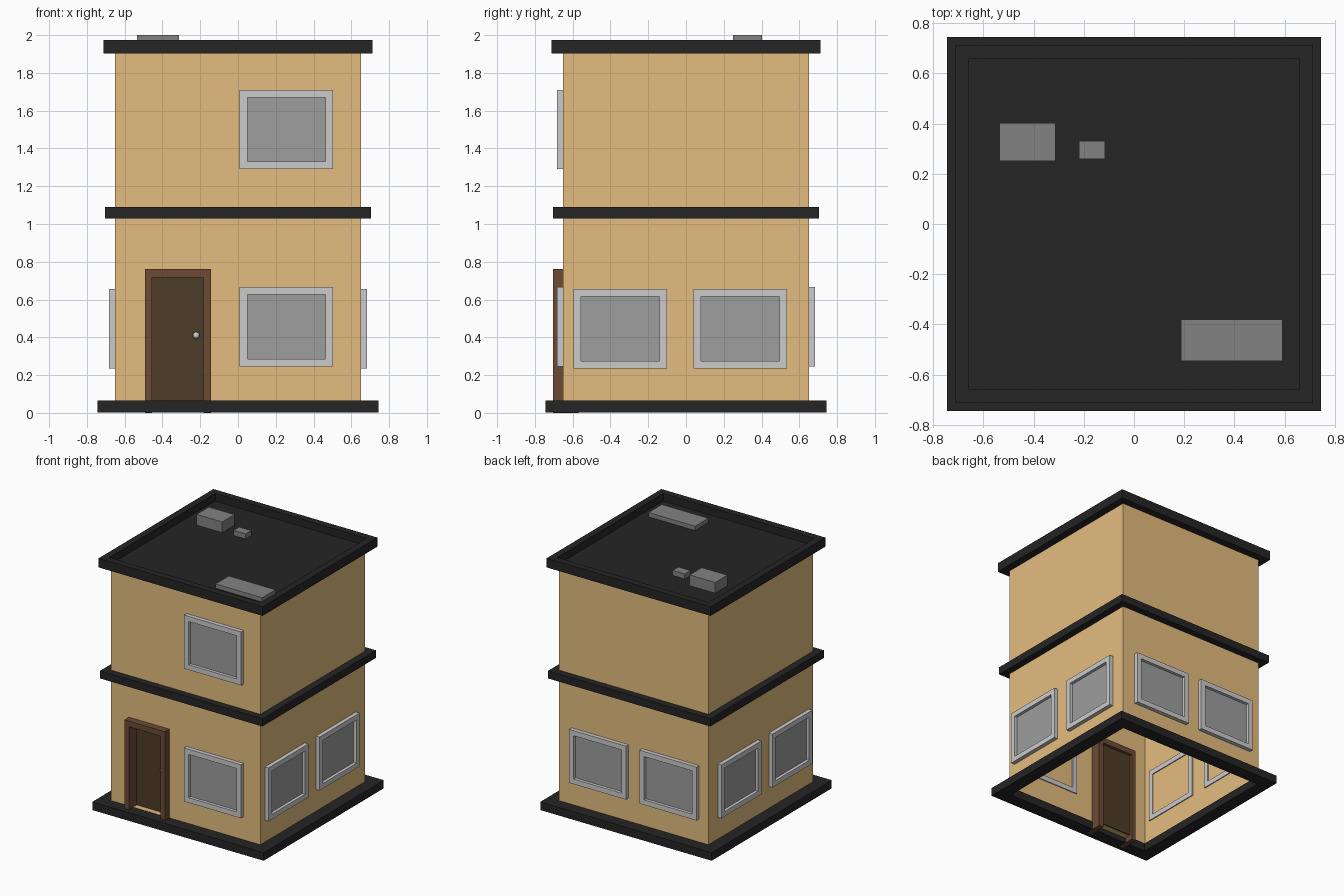
import bpy, bmesh
from math import radians
from mathutils import Matrix

if "Cube" in bpy.data.objects:
    bpy.data.objects.remove(bpy.data.objects["Cube"])


def material(name, rgb):
    m = bpy.data.materials.new(name)
    m.diffuse_color = (*rgb, 1)
    m.use_nodes = True
    m.node_tree.nodes["Principled BSDF"].inputs["Base Color"].default_value = m.diffuse_color
    return m


TAN = material("tan_wall", (0.77, 0.507, 0.212))
BLACK = material("black_trim", (0.018, 0.018, 0.018))
BROWN = material("brown_frame", (0.15, 0.069, 0.036))
DARK = material("dark_door", (0.076, 0.045, 0.019))
FRAME = material("window_grey", (0.577, 0.577, 0.577))
GLASS = material("glass_grey", (0.34, 0.34, 0.34))
VENT = material("vent_grey", (0.223, 0.223, 0.223))


def finish(name, bm, mat, matrix=Matrix()):
    bmesh.ops.recalc_face_normals(bm, faces=bm.faces)
    me = bpy.data.meshes.new(name)
    bm.to_mesh(me)
    bm.free()
    me.materials.append(mat)
    ob = bpy.data.objects.new(name, me)
    ob.matrix_world = matrix
    bpy.context.collection.objects.link(ob)
    return ob


def box(name, lo, hi, mat, matrix=Matrix()):
    bm = bmesh.new()
    bmesh.ops.create_cube(bm, size=1)
    for v in bm.verts:
        v.co = [lo[i] if v.co[i] < 0 else hi[i] for i in range(3)]
    return finish(name, bm, mat, matrix)


def ring(name, outer, inner, d0, d1, mat, matrix=Matrix()):
    """Rectangular ring in local xy, from depth d0 to d1 along local z."""
    bm = bmesh.new()
    loops = []
    for (x0, y0, x1, y1), d in ((outer, d0), (outer, d1), (inner, d1), (inner, d0)):
        loops.append([bm.verts.new((x, y, d)) for x, y in
                      ((x0, y0), (x1, y0), (x1, y1), (x0, y1))])
    for a, b in zip(loops, loops[1:] + loops[:1]):
        for i in range(4):
            j = (i + 1) % 4
            bm.faces.new((a[i], a[j], b[j], b[i]))
    return finish(name, bm, mat, matrix)


def square(h):
    return (-h, -h, h, h)


# Thin wall shell, open underneath, with a notched front and a door recess
W, TOP = 0.65, 1.907
bm = bmesh.new()
front = [bm.verts.new((x, -W, z)) for x, z in (
    (-W, 0.01), (-W, TOP), (W, TOP), (W, 0.01), (-0.165, 0.01),
    (-0.165, 0.74), (-0.475, 0.74), (-0.475, 0.01))]
bm.faces.new(front)
back = [bm.verts.new((x, W, z)) for x, z in
        ((-W, 0.01), (-W, TOP), (W, TOP), (W, 0.01))]
bm.faces.new(back)
for i in range(3):
    bm.faces.new((front[i], front[i + 1], back[i + 1], back[i]))
finish("walls", bm, TAN)
box("door_sill", (-0.475, -W, 0.04), (-0.165, -0.6, 0.066), TAN)

# Plinth, storey band and parapet
ring("plinth", square(0.745), square(0.642), 0.001, 0.065, BLACK)
ring("storey_band", square(0.705), square(W), 1.03, 1.09, BLACK)
ring("parapet", square(0.712), square(0.658), 1.903, 1.975, BLACK)
box("roof_deck", (-0.665, -0.665, 1.905), (0.665, 0.665, 1.916), BLACK)

# Rooftop units
box("roof_unit_large", (-0.535, 0.25, 1.91), (-0.312, 0.402, 2.0), VENT)
box("roof_unit_small", (-0.22, 0.258, 1.91), (-0.115, 0.33, 1.955), VENT)
box("roof_unit_flat", (0.187, -0.545, 1.91), (0.592, -0.38, 1.95), VENT)

# Door frame: U-shaped profile extruded through the wall
bm = bmesh.new()
face = bm.faces.new([bm.verts.new((x, -0.705, z)) for x, z in (
    (-0.492, 0), (-0.492, 0.762), (-0.142, 0.762), (-0.142, 0),
    (-0.182, 0), (-0.182, 0.717), (-0.455, 0.717), (-0.455, 0))])
ext = bmesh.ops.extrude_face_region(bm, geom=[face], use_keep_orig=True)
bmesh.ops.translate(bm, vec=(0, 0.137, 0),
                    verts=[g for g in ext["geom"] if isinstance(g, bmesh.types.BMVert)])
finish("door_frame", bm, BROWN)
box("door_panel", (-0.465, -0.608, 0.045), (-0.175, -0.59, 0.73), DARK)

# Door knob
bm = bmesh.new()
bmesh.ops.create_uvsphere(bm, u_segments=16, v_segments=10, radius=0.018)
for f in bm.faces:
    f.smooth = True
finish("door_knob", bm, FRAME, Matrix.Translation((-0.221, -0.625, 0.41)))


# Windows: local x along the wall, local y up, local z outward
def window(name, angle, x0, z0):
    m = Matrix.Rotation(radians(angle), 4, 'Z') @ Matrix.Rotation(radians(90), 4, 'X')
    x1, z1, b = x0 + 0.495, z0 + 0.42, 0.04
    ring(name + "_frame", (x0, z0, x1, z1), (x0 + b, z0 + b, x1 - b, z1 - b),
         0.642, 0.682, FRAME, m)
    # pane sits just outside the wall so the wall shows behind it from inside
    box(name + "_glass", (x0 + 0.03, z0 + 0.03, 0.652), (x1 - 0.03, z1 - 0.03, 0.658), GLASS, m)


for name, angle, x0, z0 in (
        ("front_lower_window", 0, 0.009, 0.246), ("front_upper_window", 0, 0.009, 1.29),
        ("right_window_a", 90, -0.595, 0.236), ("right_window_b", 90, 0.039, 0.236),
        ("left_window_a", -90, -0.534, 0.236), ("left_window_b", -90, 0.1, 0.236),
        ("back_window_a", 180, -0.54, 0.246), ("back_window_b", 180, 0.074, 0.246)):
    window(name, angle, x0, z0)
